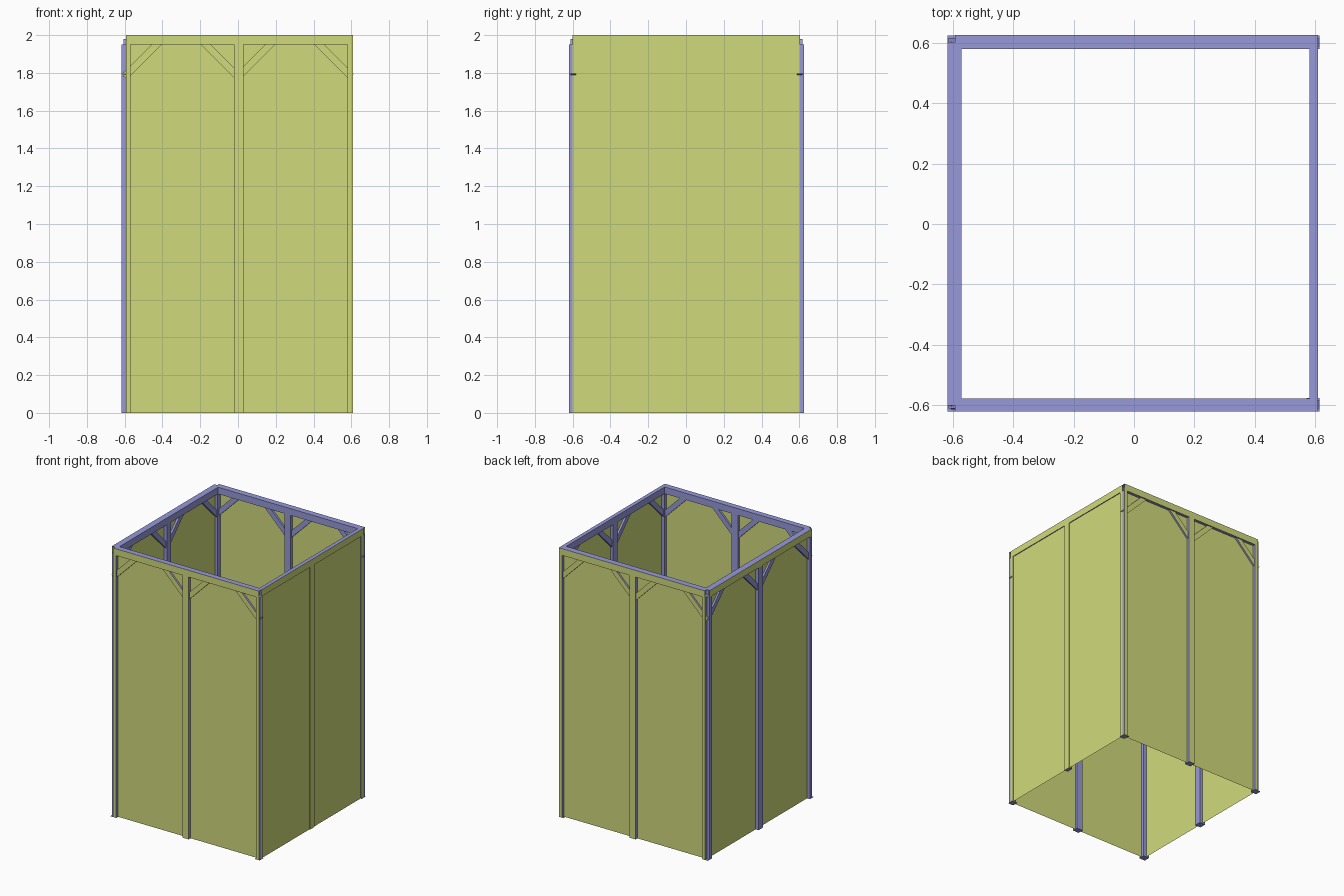
import bpy, math
from mathutils import Vector

if "Cube" in bpy.data.objects:
    bpy.data.objects.remove(bpy.data.objects["Cube"])

def material(name, rgb):
    m = bpy.data.materials.new(name)
    m.diffuse_color = (*rgb, 1)
    m.use_nodes = True
    m.node_tree.nodes["Principled BSDF"].inputs["Base Color"].default_value = m.diffuse_color
    return m

GREEN = material("panel_green", (0.63, 0.70, 0.20))
BLUE = material("timber_blue", (0.31, 0.32, 0.69))

def mesh_object(name, verts, faces, mats):
    me = bpy.data.meshes.new(name)
    me.from_pydata([tuple(v) for v in verts], [], faces)
    me.materials.append(GREEN)
    me.materials.append(BLUE)
    for p, m in zip(me.polygons, mats):
        p.material_index = m
    ob = bpy.data.objects.new(name, me)
    bpy.context.collection.objects.link(ob)
    return ob

class Wall:
    """u runs along the wall in world x or y, d is distance outward."""
    def __init__(self, name, axis, sign):
        self.name, self.axis, self.sign = name, axis, sign

    def place(self, u, d, z):
        d *= self.sign
        return Vector((u, d, z)) if self.axis == 'y' else Vector((d, u, z))

    def timber(self, name, outline, d0, d1, outer_mat, skip=()):
        # extrude a (u, z) quad from inner depth d0 to outer depth d1
        verts = [self.place(u, d, z) for d in (d0, d1) for u, z in outline]
        faces, mats = [(3, 2, 1, 0), (4, 5, 6, 7)], [1, outer_mat]
        for i in range(4):
            if i not in skip:
                j = (i + 1) % 4
                faces.append((i, j, j + 4, i + 4))
                mats.append(1)
        # keep outward winding on mirrored walls
        if (self.axis == 'y') == (self.sign > 0):
            faces = [f[::-1] for f in faces]
        mesh_object(f"{self.name}_{name}", verts, faces, mats)

def rect(u0, u1, z0, z1):
    return [(u0, z0), (u1, z0), (u1, z1), (u0, z1)]

def brace_outline(u, direction):
    # 45 degree strip from the post up to the top beam
    h, rise, z = 0.013, 0.187, 1.78
    s = direction
    return [(u - s * h, z - 0 + h * -1 + 2 * h), (u + s * h, z - h),
            (u + s * (rise + h), z + rise - h), (u + s * (rise - h), z + rise + h)]

RAIL = 1.95
# name, axis, sign, inner, plane, outer, u range, brace depths, outer post material
SPECS = [
    ("front", 'y', -1, 0.577, 0.597, 0.620, -0.593, 0.608, 0.583, 0.611, 0),
    ("back", 'y', 1, 0.579, 0.603, 0.625, -0.593, 0.608, 0.588, 0.616, 0),
    ("left", 'x', -1, 0.570, 0.593, 0.617, -0.600, 0.603, 0.578, 0.606, 1),
    ("right", 'x', 1, 0.580, 0.603, 0.609, -0.600, 0.603, 0.587, 0.602, 0),
]

for name, axis, sign, inner, plane, outer, u0, u1, b0, b1, mat in SPECS:
    w = Wall(name, axis, sign)
    # thin infill panel
    mesh_object(f"{name}_panel",
                [w.place(u, plane, z) for u, z in rect(u0, u1, 0, RAIL)],
                [(0, 1, 2, 3) if (axis == 'y') != (sign > 0) else (3, 2, 1, 0)], [0])
    # top beam, open at both ends
    w.timber("top_beam", rect(u0, u1, RAIL, 2.0), inner, outer, 0, skip=(1, 3))
    # posts
    for label, a, b in (("post_a", u0, u0 + 0.025), ("post_middle", -0.022, 0.028),
                        ("post_b", u1 - 0.027, u1)):
        w.timber(label, rect(a, b, 0, RAIL), inner, outer, mat)
    # diagonal braces
    for k, (u, s) in enumerate(((-0.6, 1), (0, -1), (0, 1), (0.6, -1))):
        w.timber(f"brace_{k}", brace_outline(u, s), b0, b1, mat)

# flat feet under the corner posts
for i, x in enumerate((-0.617, 0.57)):
    for j, y in enumerate((-0.62, 0.579)):
        mesh_object(f"corner_foot_{i}{j}",
                    [(x, y, 0), (x, y + 0.045, 0), (x + 0.043, y + 0.045, 0), (x + 0.043, y, 0)],
                    [(0, 1, 2, 3)], [1])
